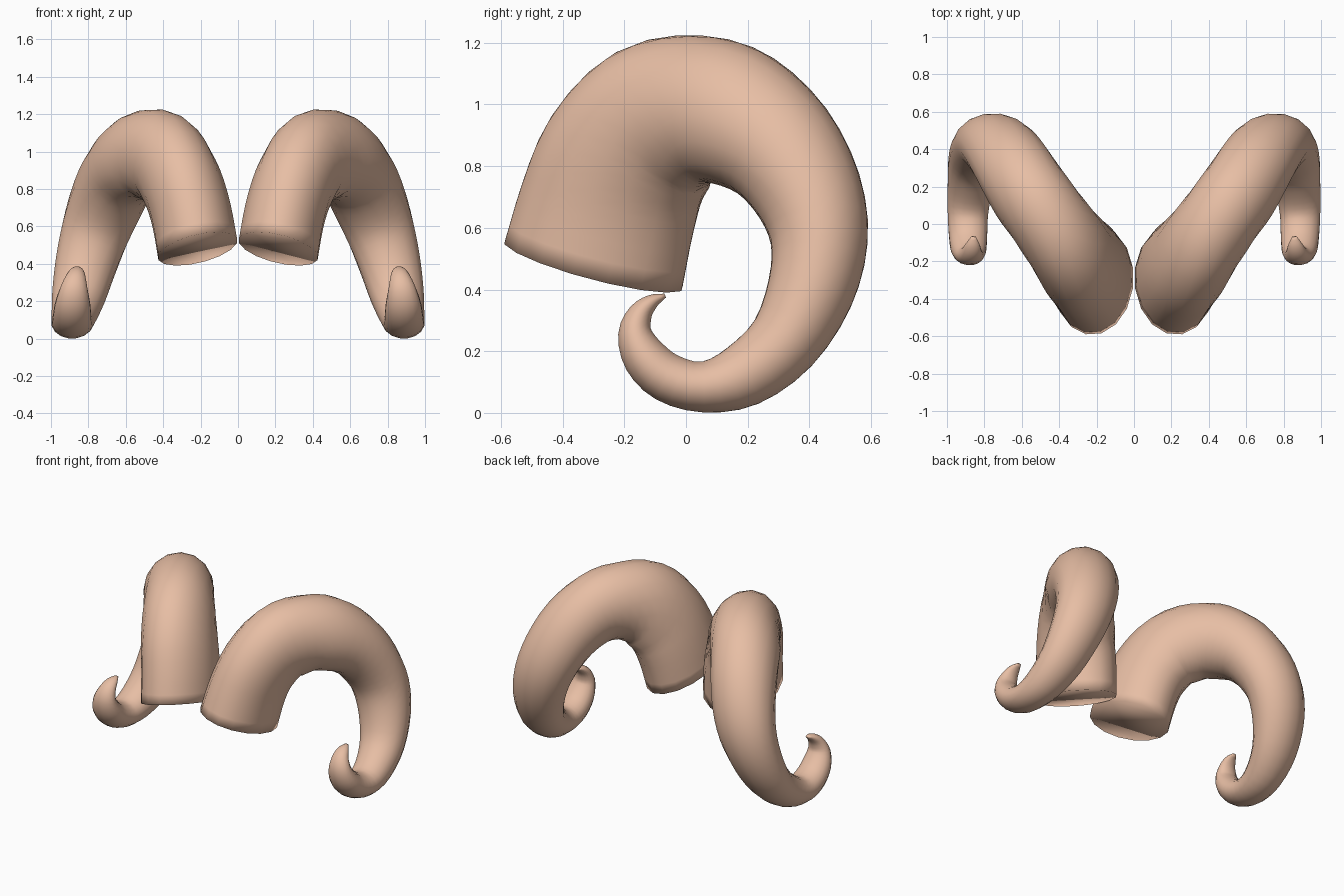
import bpy, bmesh, math
from mathutils import Vector

if "Cube" in bpy.data.objects:
    bpy.data.objects.remove(bpy.data.objects["Cube"])

SIDES = 16
STEPS = 3

# Horn path: x, y, z, radius in the curl plane, radius across it
PATH = [
    (.216, -.300, .480, .303, .219), (.249, -.255, .660, .294, .218),
    (.298, -.198, .815, .285, .218), (.372, -.093, .940, .270, .218),
    (.470, .043, .983, .244, .216), (.560, .167, .956, .230, .213),
    (.642, .300, .861, .203, .207), (.710, .395, .715, .180, .198),
    (.766, .432, .560, .160, .184), (.814, .403, .393, .143, .166),
    (.852, .318, .230, .121, .145), (.877, .187, .122, .106, .122),
    (.888, .055, .084, .084, .110), (.887, -.060, .114, .081, .104),
    (.884, -.133, .180, .074, .096), (.877, -.165, .258, .056, .077),
    (.868, -.148, .322, .040, .056), (.862, -.110, .361, .024, .038),
    (.858, -.068, .380, .007, .013),
]
BASE_AXIS = Vector((.23, .265, 1)).normalized()

skin = bpy.data.materials.new("warm_tan")
skin.diffuse_color = (.80, .515, .373, 1)
skin.use_nodes = True
skin.node_tree.nodes["Principled BSDF"].inputs["Base Color"].default_value = skin.diffuse_color


def spline(points):
    """Catmull-Rom samples through the path."""
    p = [Vector(q) for q in points]
    p = [2 * p[0] - p[1]] + p + [2 * p[-1] - p[-2]]
    out = []
    for i in range(1, len(p) - 2):
        a, b, c, d = p[i - 1:i + 3]
        for k in range(STEPS):
            t = k / STEPS
            out.append(.5 * (2 * b + (c - a) * t + (2 * a - 5 * b + 4 * c - d) * t ** 2
                             + (3 * b - a - 3 * c + d) * t ** 3))
    return out + [p[-2]]


def build_horn(name, side):
    samples = spline(PATH)
    centres = [Vector(s[:3]) for s in samples]
    last = len(centres) - 1
    bm = bmesh.new()

    def ring(c, t, ra, rb):
        # one axis stays level with x, the other follows the curl
        across = (Vector((1, 0, 0)) - t * t.x).normalized()
        outward = across.cross(t)
        verts = []
        for k in range(SIDES):
            a = 2 * math.pi * (k + .5) / SIDES
            v = c + outward * ra * math.cos(a) + across * rb * math.sin(a)
            verts.append(bm.verts.new((v.x * side, v.y, v.z)))
        return verts

    # curled body
    rings = []
    for i, s in enumerate(samples):
        t = (centres[min(i + 1, last)] - centres[max(i - 1, 0)]).normalized()
        if i < STEPS:
            t = BASE_AXIS.lerp(t, i / STEPS).normalized()
        rings.append(ring(centres[i], t, s[3], s[4]))
    for r, q in zip(rings, rings[1:]):
        for k in range(SIDES):
            n = (k + 1) % SIDES
            bm.faces.new((r[k], r[n], q[n], q[k]))
    # flat base and closed tip
    bm.faces.new(rings[0])
    bm.faces.new(rings[-1])
    bmesh.ops.recalc_face_normals(bm, faces=bm.faces)
    # soft shading runs across the base rim too
    for f in bm.faces:
        f.smooth = True

    mesh = bpy.data.meshes.new(name)
    bm.to_mesh(mesh)
    bm.free()
    mesh.materials.append(skin)
    obj = bpy.data.objects.new(name, mesh)
    bpy.context.collection.objects.link(obj)


build_horn("right_horn", 1)
build_horn("left_horn", -1)
